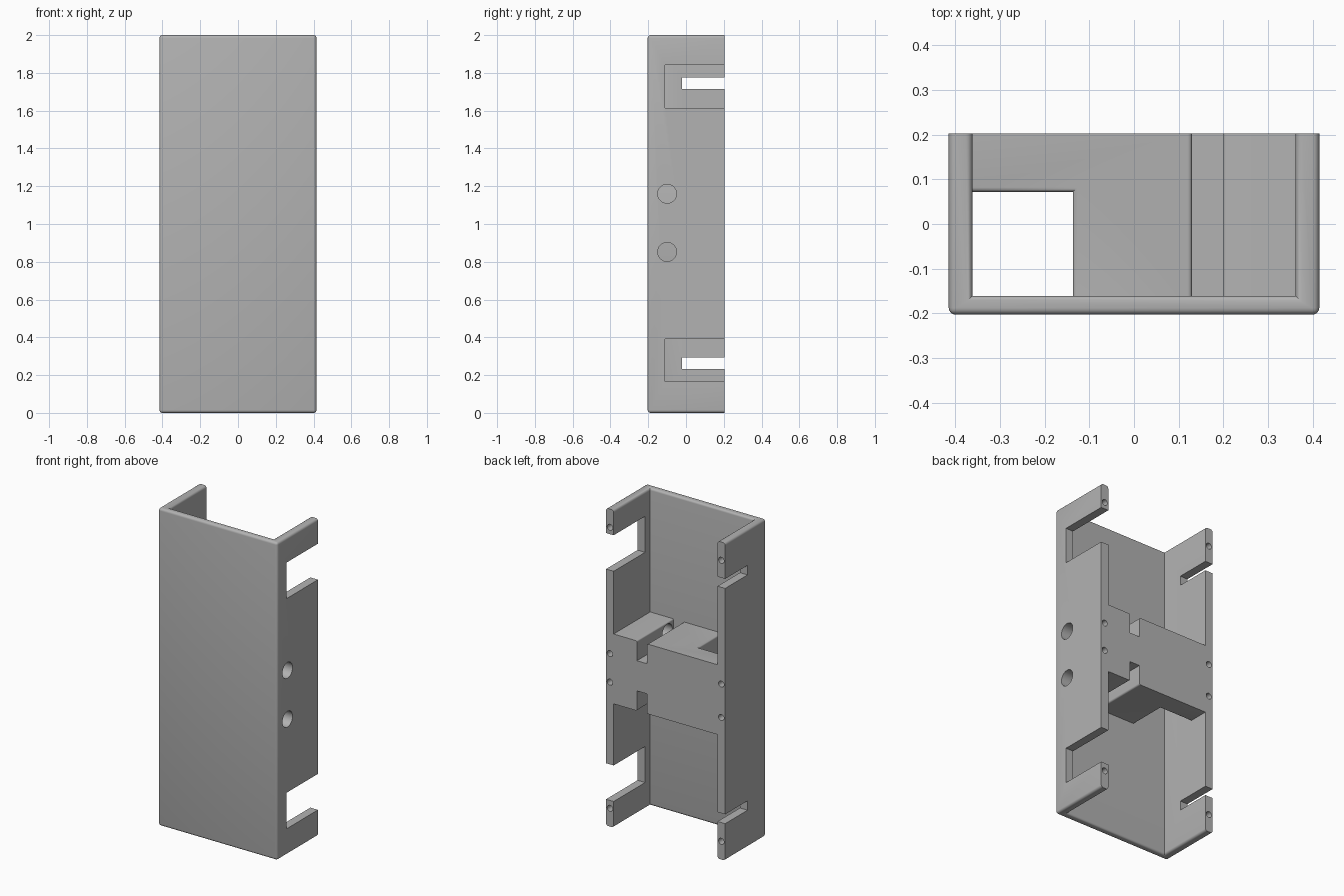
import bpy, bmesh, math
from mathutils import Matrix

cube = bpy.data.objects.get("Cube")
if cube:
    bpy.data.objects.remove(cube, do_unlink=True)

W, D, H = 0.415, 0.203, 2.0          # half width, half depth, height
IN_X, IN_Y = 0.362, -0.161           # inner faces of the walls
Z0, Z1 = 0.78, 1.22                  # middle block

grey = bpy.data.materials.new("Light grey")
grey.use_nodes = True
grey.diffuse_color = (0.45, 0.45, 0.45, 1)
grey.node_tree.nodes["Principled BSDF"].inputs["Base Color"].default_value = grey.diffuse_color


def finish(bm, name):
    bmesh.ops.recalc_face_normals(bm, faces=bm.faces)
    mesh = bpy.data.meshes.new(name)
    bm.to_mesh(mesh)
    bm.free()
    mesh.materials.append(grey)
    obj = bpy.data.objects.new(name, mesh)
    bpy.context.collection.objects.link(obj)
    return obj


def prism(name, outline, z0, z1, rule=None, width=0.0):
    """Extrude an xy outline; round the edges that the rule picks."""
    bm = bmesh.new()
    face = bm.faces.new([bm.verts.new((x, y, z0)) for x, y in outline])
    up = bmesh.ops.extrude_face_region(bm, geom=[face])["geom"]
    for v in up:
        if isinstance(v, bmesh.types.BMVert):
            v.co.z = z1
    bmesh.ops.recalc_face_normals(bm, faces=bm.faces)
    if rule:
        edges = [e for e in bm.edges if rule(e.verts[0].co, e.verts[1].co)]
        bmesh.ops.bevel(bm, geom=edges, offset=width, offset_type='OFFSET',
                        segments=4, profile=0.5, affect='EDGES')
    return finish(bm, name)


def rect(x0, x1, y0, y1):
    return [(x0, y0), (x1, y0), (x1, y1), (x0, y1)]


def box(name, x0, x1, y0, y1, z0, z1, rule=None, width=0.0):
    return prism(name, rect(x0, x1, y0, y1), z0, z1, rule, width)


def rod(name, centre, radius, depth, axis):
    bm = bmesh.new()
    turn = Matrix.Rotation(math.pi / 2, 4, 'Y' if axis == 'x' else 'X')
    bmesh.ops.create_cone(bm, cap_ends=True, segments=32, radius1=radius, radius2=radius,
                          depth=depth, matrix=Matrix.Translation(centre) @ turn)
    return finish(bm, name)


def cut(target, cutters):
    bpy.context.view_layer.objects.active = target
    for c in cutters:
        c.hide_render = True
        mod = target.modifiers.new("cut", 'BOOLEAN')
        mod.operation, mod.solver, mod.object = 'DIFFERENCE', 'EXACT', c
        bpy.ops.object.modifier_apply(modifier=mod.name)


def on(axis, value):
    return lambda a, b: abs(a[axis] - value) < 1e-4 and abs(b[axis] - value) < 1e-4


def level(a, b):
    return abs(a.z - b.z) < 1e-4


# Channel shell: front panel with two side walls, open at both ends and the back
def shell_edges(a, b):
    if level(a, b):
        return not on(1, D)(a, b)
    return abs(a.x) > W - 0.01 and a.y < 0


shell = prism("channel_shell",
              [(-W, -D), (W, -D), (W, D), (IN_X, D), (IN_X, IN_Y),
               (-IN_X, IN_Y), (-IN_X, D), (-W, D)], 0, H, shell_edges, 0.015)

# Main block: leaves a square cable window beside the right wall
wx, wy = -0.137, 0.072
main = prism("main_block",
             [(wx, IN_Y), (0.13, IN_Y), (0.13, D), (-IN_X, D), (-IN_X, wy), (wx, wy)],
             Z0, Z1,
             lambda a, b: level(a, b) and (on(0, 0.13)(a, b) or on(0, wx)(a, b) or on(1, wy)(a, b)),
             0.01)

# Left block and the web under the grooves
left = box("left_block", 0.2, IN_X, IN_Y, D, Z0, Z1,
           lambda a, b: level(a, b) and on(0, 0.2)(a, b), 0.008)
web = box("groove_web", 0.13, 0.2, IN_Y, D, Z0 + 0.125, Z1 - 0.125)

# Wide slots in the left wall, narrow slots in the right wall
slots = []
for z0, z1 in ((0.165, 0.392), (1.615, 1.842)):
    slots.append(box("wide_slot", IN_X - 0.02, 0.5, -0.11, 0.3, z0, z1))
for z0, z1 in ((0.233, 0.292), (1.715, 1.775)):
    slots.append(box("narrow_slot", -0.5, -IN_X + 0.02, -0.02, 0.3, z0, z1))

# Screw holes in the back ends of the walls
screws = [rod("screw_hole", (s * 0.388, D, z), 0.019, 0.2, 'y')
          for s, heights in ((1, (0.115, 0.91, 1.09, 1.885)), (-1, (0.115, 0.895, 1.105, 1.885)))
          for z in heights]

# Side holes through the left wall into the grooves
bores = [rod("side_hole", (0.34, -0.1, z), 0.05, 0.36, 'x') for z in (0.852, 1.16)]

cut(shell, slots + screws + bores)
cut(left, bores)
for helper in slots + screws + bores:
    bpy.data.objects.remove(helper, do_unlink=True)

# Smooth rounded edges, keep corners sharp
bpy.ops.object.select_all(action='DESELECT')
for obj in (shell, main, left, web):
    obj.select_set(True)
bpy.context.view_layer.objects.active = shell
bpy.ops.object.shade_smooth_by_angle(angle=math.radians(30))
